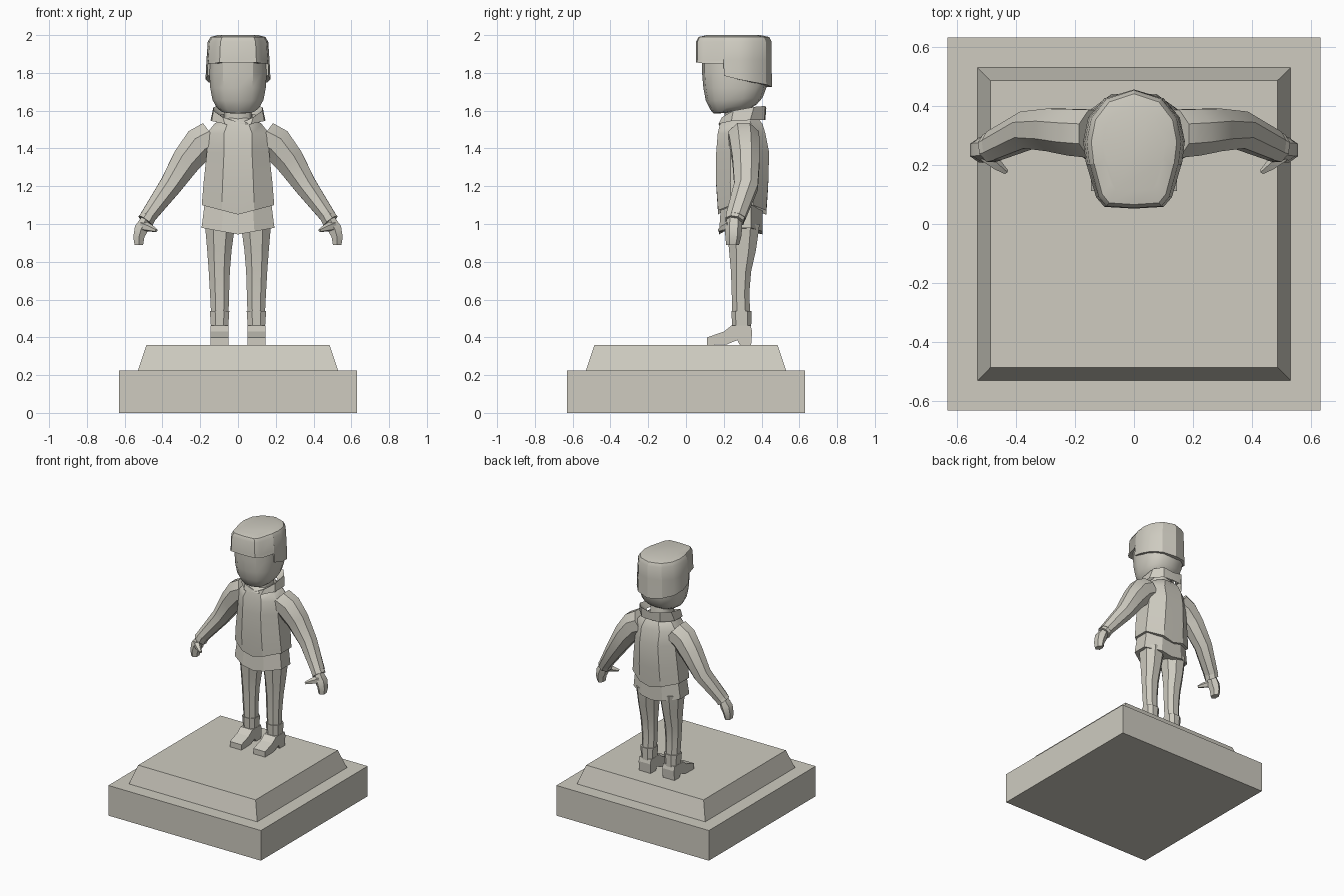
import bpy, bmesh, math
from mathutils import Vector

if "Cube" in bpy.data.objects:
    bpy.data.objects.remove(bpy.data.objects["Cube"])

stone = bpy.data.materials.new("warm grey stone")
stone.diffuse_color = (0.62, 0.60, 0.53, 1)
stone.use_nodes = True
stone.node_tree.nodes["Principled BSDF"].inputs["Base Color"].default_value = stone.diffuse_color


def loft(name, rings, cap_start=True, cap_end=True, closed=True, smooth=30):
    """Skin a list of equal-length point rings."""
    bm = bmesh.new()
    vs = [[bm.verts.new(p) for p in r] for r in rings]
    n = len(vs[0])
    for a, b in zip(vs, vs[1:]):
        for i in range(n if closed else n - 1):
            j = (i + 1) % n
            bm.faces.new((a[i], a[j], b[j], b[i]))
    if cap_start:
        bm.faces.new(vs[0][::-1])
    if cap_end:
        bm.faces.new(vs[-1])
    bmesh.ops.recalc_face_normals(bm, faces=bm.faces)
    me = bpy.data.meshes.new(name)
    bm.to_mesh(me)
    bm.free()
    me.materials.append(stone)
    ob = bpy.data.objects.new(name, me)
    bpy.context.collection.objects.link(ob)
    bpy.ops.object.select_all(action='DESELECT')
    ob.select_set(True)
    bpy.context.view_layer.objects.active = ob
    if smooth:
        bpy.ops.object.shade_smooth_by_angle(angle=math.radians(smooth))
    return ob


def mirrored(half):
    """Close a half outline that starts and ends on the centre line."""
    return half + [(-p[0], *p[1:]) for p in half[-2:0:-1]]


def square(h, z):
    return [(-h, -h, z), (h, -h, z), (h, h, z), (-h, h, z)]


def octagon(z, x0, x1, y0, y1, rise=0.0, c=0.27):
    """Chamfered rectangle; rise lifts the sides above the middle."""
    cx, hx = (x0 + x1) / 2, (x1 - x0) / 2
    d = (y1 - y0) * c
    m = 0.45 * hx
    pts = [(0, y0), (m, y0), (hx, y0 + d), (hx, y1 - d), (m, y1), (0, y1)]
    return mirror_about(cx, [(x, y, z + rise * abs(x) / hx) for x, y in pts])


def mirror_about(cx, half):
    return [(p[0] + cx, p[1], p[2]) for p in mirrored(half)]


def oval(z, hw, y0, y1, tilt=0.0, n=14, e=0.8):
    """Squarish oval; tilt raises the rear."""
    cy, hy = (y0 + y1) / 2, (y1 - y0) / 2
    out = []
    for i in range(n):
        a = 2 * math.pi * (i + 0.5) / n
        c, s = math.cos(a), math.sin(a)
        x = hw * math.copysign(abs(c) ** e, c)
        y = hy * math.copysign(abs(s) ** e, s)
        out.append((x, cy + y, z + tilt * y / hy))
    return out


def tube_ring(p, d, across, depth, n=8):
    """Ring at p, square to direction d, which lies near the xz plane."""
    d = Vector(d).normalized()
    u = d.cross(Vector((0, 1, 0))).normalized()
    v = u.cross(d)
    return [Vector(p) + u * across * math.cos(a) + v * depth * math.sin(a)
            for a in (2 * math.pi * (i + 0.5) / n for i in range(n))]


def flip(rings, s):
    return [[(p[0] * s, p[1], p[2]) for p in r] for r in rings]


# Stepped pedestal
loft("pedestal_base", [square(0.63, 0), square(0.63, 0.225)], smooth=0)
loft("pedestal_top", [square(0.53, 0.225), square(0.485, 0.36)], smooth=0)

# Jacket body and hem
body = [(1.05, .192, .17, .425, .05), (1.2, .182, .16, .435, .02),
        (1.38, .165, .16, .44, 0), (1.48, .165, .168, .42, 0),
        (1.53, .125, .18, .405, 0), (1.56, .085, .21, .38, 0)]
loft("jacket_body", [octagon(z, -w, w, a, b, r) for z, w, a, b, r in body])
loft("jacket_hem", [octagon(1.07, -.175, .175, .185, .405, .05),
                    octagon(.945, -.193, .193, .175, .405, .035)])

# Collar: open band folding up from the shoulders and down to the neck
lower = [(.0, .185, 1.50), (.07, .172, 1.53), (.14, .24, 1.545),
         (.145, .34, 1.55), (.075, .415, 1.55), (0, .42, 1.55)]
upper = [(.015, .185, 1.535), (.08, .19, 1.565), (.13, .25, 1.60),
         (.13, .36, 1.62), (.08, .42, 1.625), (0, .425, 1.61)]
inner = [(.01, .21, 1.53), (.055, .215, 1.55), (.09, .26, 1.57),
         (.09, .34, 1.58), (.05, .38, 1.58), (0, .38, 1.57)]
loft("collar", [mirrored(r) for r in (lower, upper, inner)], False, False)

# Neck and head
loft("neck", [oval(1.5, .08, .21, .37), oval(1.65, .07, .2, .35)])
head = [(1.592, .055, .165, .31, .008), (1.60, .09, .145, .345, .014),
        (1.62, .115, .128, .375, .014), (1.66, .138, .105, .405, .008),
        (1.72, .15, .092, .425, 0), (1.80, .155, .085, .435, 0),
        (1.90, .15, .085, .43, 0)]
loft("head", [oval(*r) for r in head])

# Hat: visor at the front, stepping down to cover the sides and back
plan = [(0, .052), (.10, .058), (.128, .09), (.16, .199), (.162, .201),
        (.172, .28), (.155, .36), (.10, .425), (0, .455)]
edge = [1.855, 1.855, 1.85, 1.85, 1.785, 1.765, 1.75, 1.738, 1.725]


def hat_ring(k, z=None, ky=None):
    ky = ky or k
    return mirrored([(x * k, .25 + (y - .25) * ky, z or e)
                     for (x, y), e in zip(plan, edge)])


loft("hat", [hat_ring(.8), hat_ring(1), hat_ring(.97, 1.87, .99),
             hat_ring(.93, 1.965, .99), hat_ring(.84, 1.99, .93),
             hat_ring(.62, 2.0, .7)], cap_start=False)

for side, s in (("left", 1), ("right", -1)):
    # Sleeve
    path = [((.13, .305, 1.46), (.8, 0, -.6), .10, .088),
            ((.20, .31, 1.425), (.75, 0, -.7), .098, .085),
            ((.27, .318, 1.34), (.6, 0, -.8), .085, .078),
            ((.36, .318, 1.20), (.6, -.15, -.8), .064, .068),
            ((.48, .262, 1.035), (.6, -.2, -.8), .044, .055)]
    loft(side + "_sleeve", flip([tube_ring(*p) for p in path], s))
    # Turned cuff
    cuff = [((.468, .265, 1.05), (.6, -.2, -.8), .043, .055),
            ((.49, .257, 1.015), (.6, -.2, -.8), .048, .052)]
    loft(side + "_sleeve_cuff", flip([tube_ring(*p) for p in cuff], s))
    # Hand with fingers pointing down
    hand = [((.485, .255, 1.03), (.6, 0, -.8), .028, .04),
            ((.512, .252, .975), (.4, 0, -.9), .042, .045),
            ((.525, .25, .93), (0, 0, -1), .034, .042),
            ((.525, .247, .89), (0, 0, -1), .026, .034)]
    loft(side + "_hand", flip([tube_ring(*p, n=6) for p in hand], s))
    # Thumb
    thumb = [((.505, .235, .99), (-.6, -.6, -.3), .03, .028),
             ((.465, .20, .978), (-.6, -.6, -.3), .02, .02),
             ((.432, .175, .965), (-.6, -.6, -.3), .009, .009)]
    loft(side + "_thumb", flip([tube_ring(*p, n=5) for p in thumb], s))
    # Trouser leg
    leg = [(.53, .05, .143, .245, .34), (.63, .047, .148, .242, .335),
           (.75, .043, .155, .238, .345), (.86, .034, .163, .228, .37),
           (1.0, .015, .175, .215, .39)]
    loft(side + "_leg", flip([octagon(*r) for r in leg], s))
    # Boot shaft and shoe
    loft(side + "_boot_shaft", flip([octagon(.45, .052, .143, .245, .345, c=.2),
                                     octagon(.54, .046, .149, .24, .347, c=.2)], s))
    shoe = [(.112, .36), (.112, .40), (.2, .43), (.24, .462), (.342, .462),
            (.35, .43), (.345, .36), (.285, .36), (.272, .385), (.215, .362)]
    loft(side + "_shoe", flip([[(x, y, z) for y, z in shoe]
                               for x in (.05, .146)], s), smooth=0)
